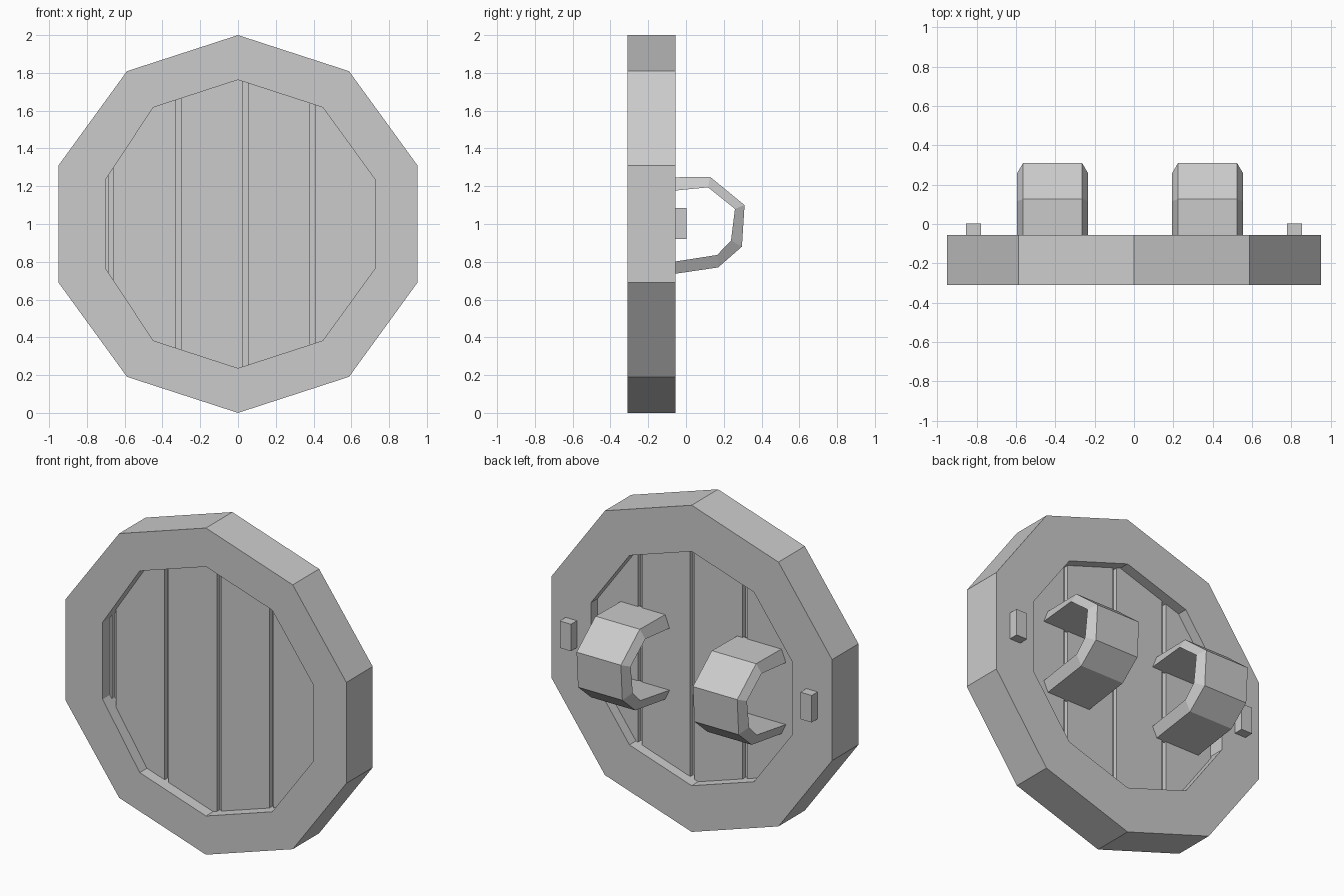
import bpy, bmesh
from math import sin, cos, pi

if "Cube" in bpy.data.objects:
    bpy.data.objects.remove(bpy.data.objects["Cube"])

SIDES = 10


def decagon(radius):
    return [(radius * sin(2 * pi * i / SIDES), 1 + radius * cos(2 * pi * i / SIDES))
            for i in range(SIDES)]


def finish(name, bm):
    bmesh.ops.recalc_face_normals(bm, faces=bm.faces)
    mesh = bpy.data.meshes.new(name)
    bm.to_mesh(mesh)
    bm.free()
    obj = bpy.data.objects.new(name, mesh)
    bpy.context.collection.objects.link(obj)
    return obj


def bridge(bm, a, b):
    n = len(a)
    for i in range(n):
        j = (i + 1) % n
        bm.faces.new((a[i], a[j], b[j], b[i]))


def decagon_slab(name, radius, y0, y1, x0=None, x1=None):
    """Decagonal plate, optionally cut down to the strip x0..x1."""
    bm = bmesh.new()
    loops = [[bm.verts.new((x, y, z)) for x, z in decagon(radius)] for y in (y0, y1)]
    for loop in loops:
        bm.faces.new(loop)
    bridge(bm, *loops)
    for cut, side in ((x0, -1), (x1, 1)):
        if cut is None:
            continue
        bmesh.ops.bisect_plane(bm, geom=bm.verts[:] + bm.edges[:] + bm.faces[:],
                               plane_co=(cut, 0, 0), plane_no=(side, 0, 0),
                               clear_outer=True)
        bmesh.ops.holes_fill(bm, edges=[e for e in bm.edges if e.is_boundary])
    return finish(name, bm)


# Rim: a stepped section swept round the decagon
section = [(1, -.31), (1, -.055), (.717, -.055), (.717, -.18), (.763, -.18), (.763, -.31)]
bm = bmesh.new()
loops = []
for r, y in section:
    # the front opening is slightly flattened on its left side
    loops.append([bm.verts.new((max(x, -.70) if r == .763 else x, y, z))
                  for x, z in decagon(r)])
for i in range(len(loops)):
    bridge(bm, loops[i], loops[(i + 1) % len(loops)])
finish("rim", bm)

# Planks separated by shallow grooves, with a core behind the grooves
decagon_slab("plank_core", .765, -.21, -.147)
grooves = [-.672, -.315, .04, .395]
gap = .014
starts = [None] + [g + gap for g in grooves]
ends = [g - gap for g in grooves] + [None]
for i, (a, b) in enumerate(zip(starts, ends)):
    decagon_slab(f"plank_{i + 1}", .765, -.24, -.118, a, b)

# Arm straps: bent band, narrower on its outer face
outer = [(-.13, 1.246), (.127, 1.25), (.31, 1.10), (.296, .88), (.17, .77), (-.13, .726)]
inner = [(-.13, 1.17), (.117, 1.194), (.259, 1.08), (.238, .912), (.165, .836), (-.13, .79)]


def strap(name, cx):
    bm = bmesh.new()
    rings = []
    for (yo, zo), (yi, zi) in zip(outer, inner):
        rings.append([bm.verts.new(p) for p in ((cx - .15, yo, zo), (cx + .15, yo, zo),
                                                (cx + .18, yi, zi), (cx - .18, yi, zi))])
    for a, b in zip(rings, rings[1:]):
        bridge(bm, a, b)
    bm.faces.new(rings[0])
    bm.faces.new(rings[-1])
    finish(name, bm)


strap("strap_left", -.414)
strap("strap_right", .374)

# Small pegs on the back of the rim
for name, x in (("peg_left", -.815), ("peg_right", .815)):
    bm = bmesh.new()
    bmesh.ops.create_cube(bm, size=1)
    bmesh.ops.scale(bm, vec=(.076, .083, .165), verts=bm.verts)
    bmesh.ops.translate(bm, vec=(x, -.0385, 1.003), verts=bm.verts)
    finish(name, bm)
